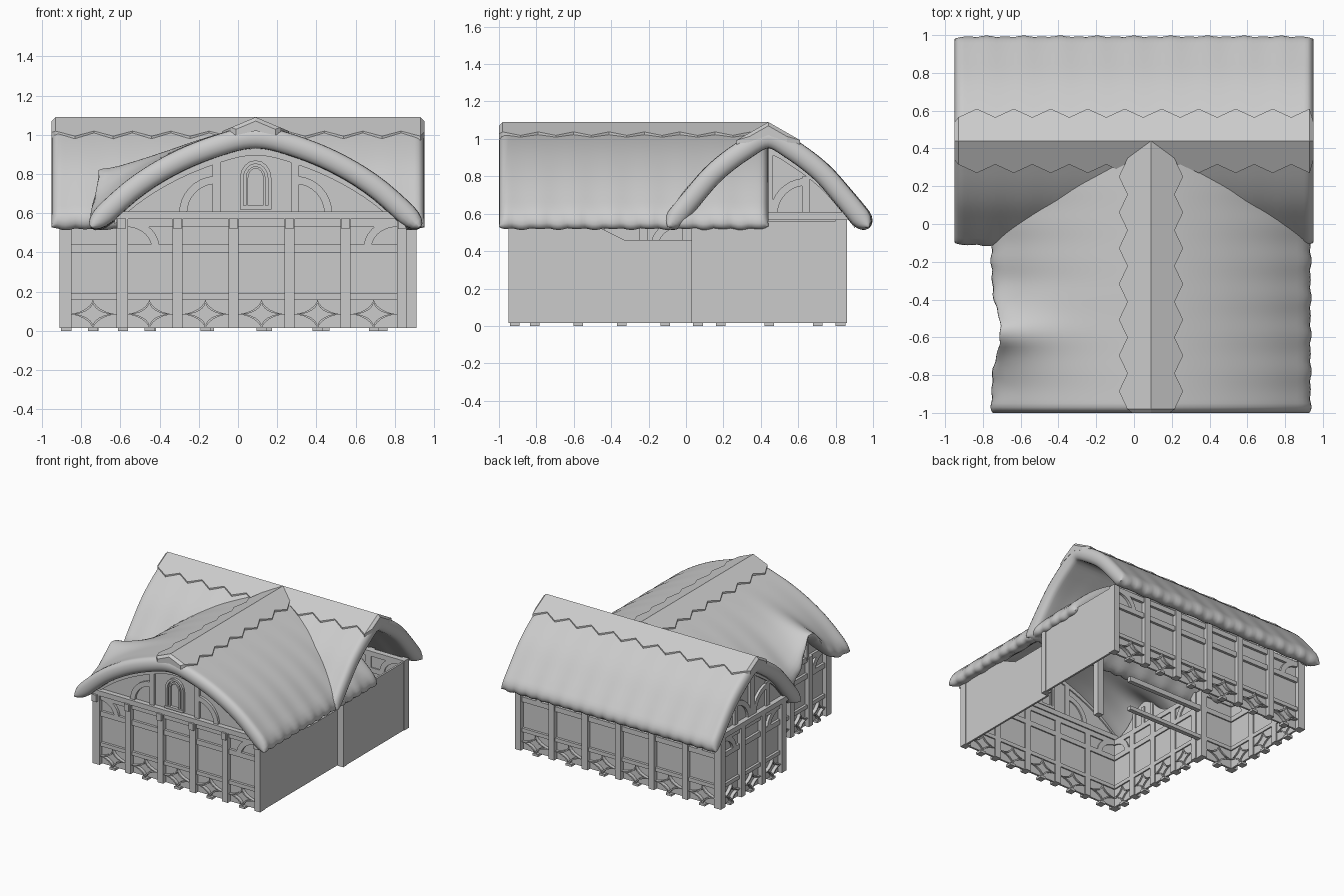
import bpy, bmesh, math
from mathutils import Vector

cube = bpy.data.objects.get("Cube")
if cube:
    bpy.data.objects.remove(cube)

grey = bpy.data.materials.new("plain_grey")
grey.use_nodes = True
grey.diffuse_color = (0.6, 0.6, 0.6, 1)
grey.node_tree.nodes["Principled BSDF"].inputs["Base Color"].default_value = (0.6, 0.6, 0.6, 1)


def finish(name, bm, smooth=False):
    bmesh.ops.recalc_face_normals(bm, faces=bm.faces)
    mesh = bpy.data.meshes.new(name)
    bm.to_mesh(mesh)
    bm.free()
    mesh.materials.append(grey)
    obj = bpy.data.objects.new(name, mesh)
    bpy.context.collection.objects.link(obj)
    if smooth:
        bpy.ops.object.select_all(action='DESELECT')
        obj.select_set(True)
        bpy.context.view_layer.objects.active = obj
        bpy.ops.object.shade_smooth_by_angle(angle=math.radians(50))


class Frame:
    """Wall plane: u runs along the wall, z is up, w points outward."""
    def __init__(self, x, y, ux, uy):
        self.o, self.u, self.n = Vector((x, y, 0)), Vector((ux, uy, 0)), Vector((uy, -ux, 0))

    def at(self, u, z, w):
        return self.o + self.u * u + self.n * w + Vector((0, 0, z))


def prism(bm, f, pts, w0, w1):
    a, b = ([bm.verts.new(f.at(u, z, w)) for u, z in pts] for w in (w0, w1))
    bm.faces.new(a)
    bm.faces.new(b[::-1])
    for i in range(len(pts)):
        j = (i + 1) % len(pts)
        bm.faces.new((a[i], b[i], b[j], a[j]))


def box(bm, f, u0, u1, z0, z1, w0, w1):
    prism(bm, f, [(u0, z0), (u1, z0), (u1, z1), (u0, z1)], w0, w1)


def loft(bm, rings, closed=False):
    n, m = len(rings), len(rings[0])
    for i in range(n if closed else n - 1):
        r, s = rings[i], rings[(i + 1) % n]
        for k in range(m):
            bm.faces.new((r[k], r[(k + 1) % m], s[(k + 1) % m], s[k]))
    if not closed:
        bm.faces.new(rings[0])
        bm.faces.new(rings[-1])


def band(bm, f, outer, inner, w0, w1, closed=False):
    loft(bm, [[bm.verts.new(f.at(*p, w)) for p, w in ((a, w0), (a, w1), (b, w1), (b, w0))]
              for a, b in zip(outer, inner)], closed)


def brace(bm, f, cu, cz, ru, rz, a0, a1, t=0.04, w0=-0.06, w1=-0.015):
    angles = [math.radians(a0 + (a1 - a0) * i / 8) for i in range(9)]
    arc = lambda k: [(cu + (ru - k) * math.cos(a), cz + (rz - k) * math.sin(a)) for a in angles]
    band(bm, f, arc(0), arc(t), w0, w1)


def star(bm, f, cu, cz, ru, rz):
    # four-pointed ring with hollow sides
    def ring(k):
        return [(cu + ru * k * math.copysign(abs(math.cos(a)) ** 3.3, math.cos(a)),
                 cz + rz * k * math.copysign(abs(math.sin(a)) ** 3.3, math.sin(a)))
                for a in (math.tau * i / 32 for i in range(32))]
    band(bm, f, ring(1), ring(0.76), -0.06, -0.008, True)


def timber_wall(bm, f, length, bays):
    box(bm, f, 0.02, length - 0.02, 0.015, 0.57, -0.05, -0.035)
    step = (length - 0.05) / bays
    for i in range(bays + 1):
        c = 0.025 + i * step
        box(bm, f, c - 0.025, c + 0.025, 0.015, 0.57, -0.06, 0)
        if i < bays:
            # star panel with a small foot below its lower tip
            m = c + step / 2
            star(bm, f, m, 0.085, step / 2 - 0.018, 0.078)
            box(bm, f, m - 0.025, m + 0.025, 0, 0.018, -0.06, -0.008)
    for z0, z1 in ((0.16, 0.19), (0.40, 0.44), (0.53, 0.57)):
        box(bm, f, 0.03, length - 0.03, z0, z1, -0.06, -0.015)
    # corner braces under the plate
    if bays > 1:
        brace(bm, f, 0.05, 0.42, 0.17, 0.15, 0, 80)
        brace(bm, f, length - 0.05, 0.42, 0.17, 0.15, 100, 180)


# Half profiles of the roof shells: distance from ridge, height
BACK = [(0, 1.005), (0.13, 0.94), (0.28, 0.825), (0.4, 0.69), (0.53, 0.53)]
FRONT = [(0, 0.985), (0.16, 0.955), (0.39, 0.865), (0.61, 0.73), (0.83, 0.53)]


def profile_point(prof, t):
    side, s = (-1 if t < 0 else 1), abs(t) * (len(prof) - 1)
    i = min(int(s), len(prof) - 2)
    k = s - i
    p = [Vector(q) for q in prof]
    before = p[i - 1] if i else Vector((-p[1].x, p[1].y))
    after = p[i + 2] if i + 2 < len(p) else p[-1] * 2 - p[-2]
    q = 0.5 * (2 * p[i] + (p[i + 1] - before) * k
               + (2 * before - 5 * p[i] + 4 * p[i + 1] - after) * k * k
               + (3 * p[i] - before - 3 * p[i + 1] + after) * k ** 3)
    return Vector((side * q.x, q.y))


def roof(name, prof, v0, v1, place, eyebrow=False):
    half = 0.055
    lips = [0, 0.004, 0.015, 0.03, 0.05]
    n = 70
    vs = ([v0 + e for e in lips] + [v0 + 0.07 + (v1 - v0 - 0.14) * i / n for i in range(n + 1)]
          + [v1 - e for e in reversed(lips)])
    ts = [i / 18 for i in range(-16, 17)]
    ts = [-1 + e * 1.6 for e in lips] + ts + [1 - e * 1.6 for e in reversed(lips)]
    taper = lambda d, r: math.sqrt(max(0, 1 - (1 - min(1, d / r)) ** 2))
    bm = bmesh.new()
    for sign in (1, -1):
        rows = []
        for v in vs:
            row = []
            for t in ts:
                p = profile_point(prof, t)
                d = profile_point(prof, min(1, t + 0.01)) - profile_point(prof, max(-1, t - 0.01))
                normal = Vector((-d.y, d.x)).normalized()
                h = half * taper(1 - abs(t), 0.09) * taper(min(v - v0, v1 - v), 0.04)
                # scalloped thatch courses, strongest at the eaves
                wave = 0.5 + 0.5 * math.cos(math.tau * v / 0.195)
                p += normal * (sign * h + 0.007 * wave * t * t)
                p += d.normalized() * math.copysign(0.022 * (wave - 0.5) * t ** 6, t)
                # raised eyebrow over the side dormer
                if eyebrow and t < 0:
                    g = math.exp(-((v + 0.57) / 0.16) ** 2) * t ** 4
                    p += Vector((0.05, 0.27)) * g
                row.append(bm.verts.new(place(p.x, v, p.y)))
            rows.append(row)
        for r, s in zip(rows, rows[1:]):
            for k in range(len(ts) - 1):
                bm.faces.new((r[k], r[k + 1], s[k + 1], s[k]))
    bmesh.ops.remove_doubles(bm, verts=bm.verts, dist=0.0005)
    finish(name, bm, True)


def ridge_cap(name, slope, v0, v1, place):
    # folded strip with zigzag edges and softened ends
    bm = bmesh.new()
    n = round((v1 - v0) / 0.0975)
    stations = [(v0, 0.1, 1.07)] + [
        (v0 + 0.02 + (v1 - v0 - 0.04) * i / n, 0.17 if i % 2 else 0.125, 1.09) for i in range(n + 1)
    ] + [(v1, 0.1, 1.07)]
    rings = []
    for v, e, top in stations:
        z = top - slope * e
        ring = [(-e, z - 0.03), (-e, z), (0, top), (e, z), (e, z - 0.03), (0, 1.02)]
        rings.append([bm.verts.new(place(d, v, h)) for d, h in ring])
    loft(bm, rings)
    finish(name, bm)


across = lambda d, v, z: (v, 0.44 + d, z)
along = lambda d, v, z: (0.09 + d, v, z)
roof("back_wing_roof", BACK, -0.95, 0.95, across)
roof("front_wing_roof", FRONT, -1.0, 0.44, along, True)
ridge_cap("back_ridge_cap", 0.57, -0.95, 0.95, across)
ridge_cap("front_ridge_cap", 0.42, -1.0, 0.46, along)

# Timber framed walls
frames = {
    "front_wall": (Frame(-0.62, -0.95, 1, 0), 1.48, 5),
    "back_wall": (Frame(0.91, 0.86, -1, 0), 1.82, 6),
    "left_end_wall": (Frame(-0.91, 0.86, 0, -1), 0.83, 3),
    "left_return_wall": (Frame(-0.91, 0.03, 1, 0), 0.34, 1),
    "left_side_wall": (Frame(-0.62, 0.03, 0, -1), 0.98, 4),
}
for name, (f, length, bays) in frames.items():
    bm = bmesh.new()
    timber_wall(bm, f, length, bays)
    finish(name, bm)


def gable(name, f, centre, prof, post, window):
    bm = bmesh.new()
    half = [p for p in (profile_point(prof, i / 16) for i in range(17)) if p.y > 0.6]
    half.append(Vector((half[-1].x + 0.01, 0.57)))
    outline = [(centre - p.x, p.y) for p in reversed(half)] + [(centre + p.x, p.y) for p in half[1:]]
    prism(bm, f, outline, -0.05, -0.035)
    width = half[-1].x - 0.02
    box(bm, f, centre - width, centre + width, 0.57, 0.61, -0.07, 0.005)
    for s in (-1, 1):
        c = centre + s * post
        box(bm, f, c - 0.02, c + 0.02, 0.6, 0.88 if window else 0.8, -0.06, -0.015)
        outward = (s > 0) == window
        brace(bm, f, c, 0.6, 0.19, 0.19, *((0, 85) if outward else (95, 180)))
    # rafters under the thatch
    top = [(u, z - 0.055) for u, z in outline[1:-1]]
    band(bm, f, top, [(u, z - 0.035) for u, z in top], -0.06, -0.02)
    if window:
        # arched window frame
        for k, t in ((0.08, 0.018), (0.05, 0.012)):
            brace(bm, f, centre, 0.78, k, k + 0.01, 0, 180, t)
            for s in (-1, 1):
                a, b = sorted((centre + s * k, centre + s * (k - t)))
                box(bm, f, a, b, 0.63, 0.78, -0.06, -0.015)
        box(bm, f, centre - 0.08, centre + 0.08, 0.62, 0.64, -0.06, -0.01)
    else:
        box(bm, f, centre - 0.025, centre + 0.025, 0.6, 0.93, -0.06, -0.015)
    finish(name, bm)


front = frames["front_wall"][0]
gable("front_gable", front, 0.71, FRONT, 0.2, True)
gable("left_gable", frames["left_end_wall"][0], 0.42, BACK, 0.2, False)

# Beam ends under the front plate
bm = bmesh.new()
for i in range(6):
    c = 0.025 + i * 0.286
    box(bm, front, c - 0.02, c + 0.02, 0.52, 0.575, -0.02, 0.02)
finish("front_beam_ends", bm)

# Dormer wall under the eyebrow
side = frames["left_side_wall"][0]
bm = bmesh.new()
arch = [(0.6 + 0.03 * i, 0.57 + 0.2 * math.exp(-(0.03 * i / 0.16) ** 2)) for i in range(-10, 11)]
prism(bm, side, [(0.3, 0.55)] + arch + [(0.9, 0.55)], -0.05, -0.035)
for u in (0.5, 0.6, 0.7):
    box(bm, side, u - 0.015, u + 0.015, 0.55, 0.71, -0.06, -0.01)
finish("dormer_wall", bm)

# Plain right walls with corner posts
right_front, right_back = Frame(0.86, -0.95, 0, 1), Frame(0.91, 0.03, 0, 1)
bm = bmesh.new()
prism(bm, right_front, [(0, 0.015), (0.99, 0.015), (0.99, 0.46), (0.62, 0.46), (0.42, 0.56), (0, 0.56)], -0.02, -0.005)
box(bm, right_front, 0, 0.04, 0.015, 0.56, -0.05, 0)
finish("right_front_wall", bm)
bm = bmesh.new()
box(bm, right_back, 0, 0.83, 0.015, 0.56, -0.02, -0.005)
for u in (0, 0.78):
    box(bm, right_back, u, u + 0.05, 0.015, 0.57, -0.05, 0)
finish("right_back_wall", bm)

# Open rails and a post between the two wings
inside = Frame(-0.6, 0.03, 1, 0)
bm = bmesh.new()
for z0, z1 in ((0.16, 0.19), (0.40, 0.44)):
    box(bm, inside, 0, 0.7, z0, z1, -0.05, -0.015)
box(bm, inside, 0.96, 1.01, 0.015, 0.8, -0.05, 0)
finish("inner_frame", bm)
